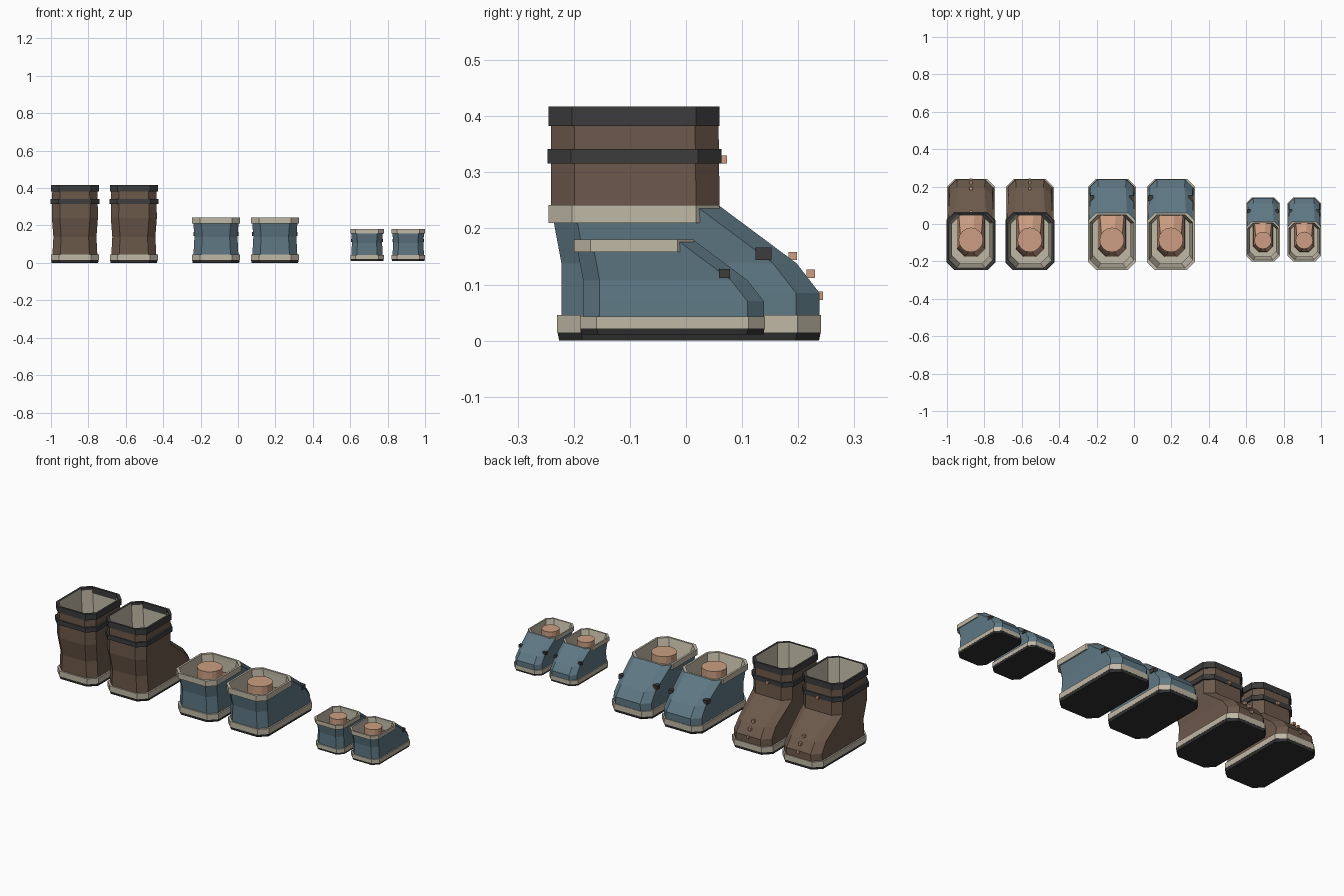
import bpy
import bmesh
from math import cos, sin, tau
from mathutils import Matrix, Vector

old = bpy.data.objects.get("Cube")
if old:
    bpy.data.objects.remove(old, do_unlink=True)


def material(name, *rgb):
    # 8-bit display colour to linear
    lin = [((c / 255 + 0.055) / 1.055) ** 2.4 for c in rgb] + [1]
    m = bpy.data.materials.new(name)
    m.use_nodes = True
    m.diffuse_color = lin
    bsdf = m.node_tree.nodes["Principled BSDF"]
    bsdf.inputs["Base Color"].default_value = lin
    bsdf.inputs["Roughness"].default_value = 0.9
    return m


BROWN = material("brown leather", 107, 88, 74)
BLUE = material("blue leather", 94, 120, 132)
CREAM = material("cream trim", 192, 184, 166)
DARK = material("dark strap", 60, 60, 61)
SOLE = material("black sole", 50, 49, 50)
PEACH = material("peach", 204, 158, 130)


def finish(name, bm, mat, place):
    mesh = bpy.data.meshes.new(name)
    bm.transform(place)
    bm.to_mesh(mesh)
    bm.free()
    mesh.materials.append(mat)
    obj = bpy.data.objects.new(name, mesh)
    bpy.context.collection.objects.link(obj)


def octagon(z, w, back, front, c=0.042):
    # rectangle with cut corners, counter-clockwise from above
    pts = [(w, back + c), (w, front - c), (w - c, front), (c - w, front),
           (-w, front - c), (-w, back + c), (c - w, back), (w - c, back)]
    return [Vector((x, y, z)) for x, y in pts]


def loft(name, mat, place, rings, start=False, end=False):
    bm = bmesh.new()
    loops = [[bm.verts.new(p) for p in ring] for ring in rings]
    n = len(loops[0])
    for a, b in zip(loops, loops[1:]):
        for i in range(n):
            j = (i + 1) % n
            bm.faces.new((a[i], a[j], b[j], b[i]))
    if start:
        bm.faces.new(loops[0][::-1])
    if end:
        bm.faces.new(loops[-1])
    finish(name, bm, mat, place)


def band(name, mat, place, low, high, w, back, front, wall):
    # hollow octagonal ring
    inner = (w - wall, back + wall, front - wall)
    loft(name, mat, place, [
        octagon(low, *inner), octagon(low, w, back, front),
        octagon(high, w, back, front), octagon(high, *inner),
        octagon(low, *inner)])


def box(name, mat, place, centre, size):
    bm = bmesh.new()
    bmesh.ops.create_cube(bm, size=1, matrix=Matrix.Translation(centre) @ Matrix.Diagonal((*size, 1)))
    finish(name, bm, mat, place)


def boot(label, place, tall):
    leather = BROWN if tall else BLUE
    top = 0.417 if tall else 0.242

    # Sole and trim
    loft(label + "_sole", SOLE, place,
         [octagon(0, 0.124, -0.226, 0.237), octagon(0.015, 0.127, -0.229, 0.24)], start=True)
    loft(label + "_welt", CREAM, place,
         [octagon(0.015, 0.128, -0.23, 0.241), octagon(0.046, 0.128, -0.23, 0.241)],
         start=True, end=True)

    # Leather upper, with the shaft on the tall boots
    rings = [octagon(0.045, 0.12, -0.222, 0.238), octagon(0.085, 0.118, -0.222, 0.238),
             octagon(0.138, 0.115, -0.222, 0.197), octagon(0.24, 0.123, -0.241, 0.06)]
    if tall:
        rings.append(octagon(0.385, 0.121, -0.241, 0.058))
    loft(label + "_upper", leather, place, rings)

    # Lining down to the insole
    loft(label + "_lining", CREAM, place,
         [octagon(top - 0.002, 0.117, -0.234, 0.05), octagon(0.14, 0.1, -0.21, 0.045),
          octagon(0.05, 0.1, -0.21, 0.045)], end=True)

    # Foot and ankle inside
    loft(label + "_foot", PEACH, place,
         [octagon(0.052, 0.075, -0.175, 0.19), octagon(0.09, 0.073, -0.172, 0.17),
          octagon(0.15, 0.062, -0.162, 0.06), octagon(0.2, 0.055, -0.145, -0.03)],
         start=True, end=True)
    loft(label + "_ankle", PEACH, place,
         [[Vector((0.066 * cos(tau * i / 16), 0.066 * sin(tau * i / 16) - 0.085, z))
           for i in range(16)] for z in (0.12, 0.24)], start=True, end=True)

    if tall:
        # Dark cuff, strap, buckle and toe studs
        band(label + "_cuff", DARK, place, 0.383, top, 0.128, -0.245, 0.06, 0.011)
        band(label + "_strap", DARK, place, 0.316, 0.342, 0.131, -0.247, 0.063, 0.012)
        box(label + "_buckle", PEACH, place, (0, 0.066, 0.323), (0.015, 0.015, 0.015))
        for i, (y, z) in enumerate([(0.19, 0.151), (0.222, 0.119), (0.237, 0.08)]):
            box(f"{label}_stud_{i + 1}", PEACH, place, (0, y, z), (0.015, 0.015, 0.015))
    else:
        # Cream collar and side clasps
        band(label + "_collar", CREAM, place, 0.21, top, 0.128, -0.245, 0.06, 0.011)
        for side, x in (("left", 0.108), ("right", -0.108)):
            box(f"{label}_{side}_clasp", DARK, place, (x, 0.138, 0.155), (0.026, 0.028, 0.023))


# Three pairs: tall, short and child-sized
for name, x, y, z, scale, tall in [("tall", -0.7145, 0, 0, 1, True),
                                   ("short", 0.0395, 0, 0, 1, False),
                                   ("small", 0.8, -0.028, 0.011, 0.7, False)]:
    for side, s in (("left", 1), ("right", -1)):
        place = Matrix.Translation((x + s * 0.1575 * scale, y, z)) @ Matrix.Scale(scale, 4)
        boot(f"{name}_{side}_boot", place, tall)
